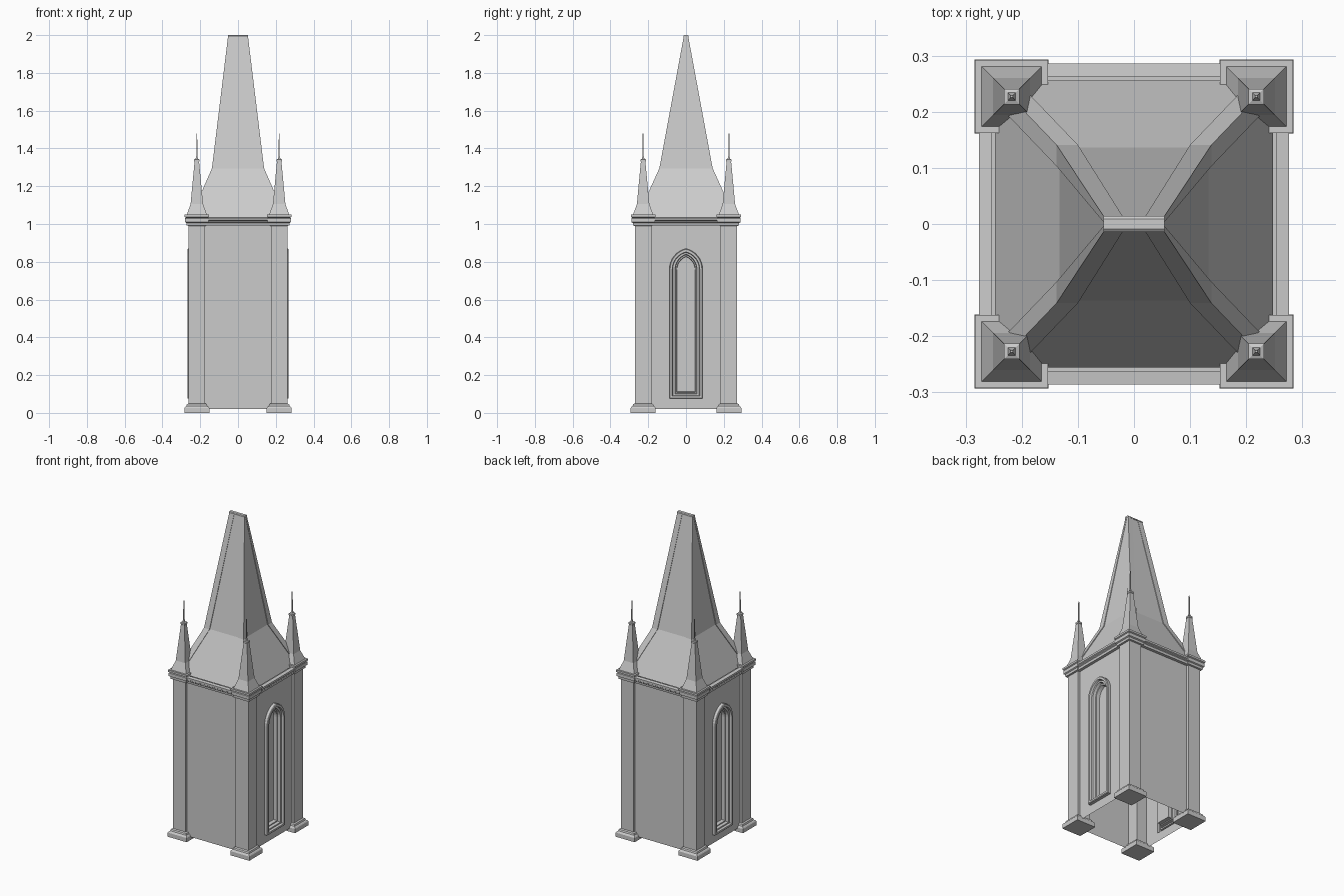
import bpy, math

if "Cube" in bpy.data.objects:
    bpy.data.objects.remove(bpy.data.objects["Cube"])

def loft(name, rings, bottom=False, top=False):
    """Skin a stack of equal-length rings into one mesh object."""
    n = len(rings[0])
    verts = [p for r in rings for p in r]
    faces = []
    for k in range(len(rings) - 1):
        a, b = k * n, (k + 1) * n
        for i in range(n):
            j = (i + 1) % n
            faces.append((a + i, a + j, b + j, b + i))
    if bottom:
        faces.append(tuple(reversed(range(n))))
    if top:
        faces.append(tuple(range(len(verts) - n, len(verts))))
    me = bpy.data.meshes.new(name)
    me.from_pydata(verts, [], faces)
    ob = bpy.data.objects.new(name, me)
    bpy.context.collection.objects.link(ob)
    return ob

def rect(hx, hy, z, cx=0, cy=0):
    return [(cx + sx * hx, cy + sy * hy, z)
            for sx, sy in ((-1, -1), (1, -1), (1, 1), (-1, 1))]

def stack(name, profile, cx=0, cy=0):
    """Closed square tower from (half width, z) pairs."""
    return loft(name, [rect(h, h, z, cx, cy) for h, z in profile], True, True)

def arch(w, bottom, apex, x, spring=0.76, seg=8):
    """Pointed arch outline in the plane at x."""
    h = apex - spring
    R = (w * w + h * h) / (2 * w)
    end = math.asin(min(1, h / R))
    if R < w:
        end = math.pi - end
    right = [(w - R + R * math.cos(end * i / seg), spring + R * math.sin(end * i / seg))
             for i in range(seg)]
    pts = [(-w, bottom), (w, bottom)] + right + [(0, apex)]
    pts += [(-u, v) for u, v in reversed(right)]
    return [(x, u, v) for u, v in pts]

WX, WY, Z0, Z1 = 0.246, 0.256, 0.02, 1.0

# plain front and back walls
for s, label in ((-1, "front"), (1, "back")):
    me = bpy.data.meshes.new(label + "_wall")
    me.from_pydata([(s * -WX, s * WY, Z0), (s * -WX, s * WY, Z1),
                    (s * WX, s * WY, Z1), (s * WX, s * WY, Z0)], [], [(0, 1, 2, 3)])
    bpy.context.collection.objects.link(bpy.data.objects.new(label + "_wall", me))

# side walls with an arched opening, and the stepped recessed window in each
for s, label in ((1, "right"), (-1, "left")):
    hole = arch(0.088, 0.075, 0.87, WX)
    n = len(hole)
    half = n // 2 + 1                      # index of the apex
    corners = [(WX, -WY, Z0), (WX, WY, Z0), (WX, WY, Z1), (WX, -WY, Z1),
               (WX, 0, Z1), (WX, 0, Z0), (WX, 0, 0.075)]
    apex = max(range(n), key=lambda i: hole[i][2])
    me = bpy.data.meshes.new(label + "_wall")
    c = n
    faces = [(c + 5, c + 1, 1, c + 6), (c, c + 5, c + 6, 0),
             (c + 1, c + 2, 2, 1), (c + 3, c, 0, n - 1)]
    faces += [(c + 2, i + 1, i) for i in range(2, apex)]
    faces += [(c + 3, i + 1, i) for i in range(apex, n - 1)]
    faces += [(c + 2, c + 4, apex), (c + 4, c + 3, apex)]
    me.from_pydata([(s * x, s * y, z) for x, y, z in hole + corners], [], faces)
    bpy.context.collection.objects.link(bpy.data.objects.new(label + "_wall", me))

    steps = [(0.088, 0.075, 0.870, WX), (0.088, 0.075, 0.870, 0.264),
             (0.084, 0.079, 0.866, 0.268), (0.073, 0.090, 0.852, 0.268),
             (0.070, 0.093, 0.849, 0.255), (0.058, 0.101, 0.840, 0.255),
             (0.055, 0.104, 0.836, 0.238), (0.049, 0.110, 0.828, 0.238),
             (0.047, 0.112, 0.826, 0.215)]
    rings = [[(s * x, s * y, z) for x, y, z in arch(*st)] for st in steps]
    loft(label + "_window", rings, top=True)

# cornice band around the top of the walls
cornice = [(0.0, 0.992), (0.018, 0.992), (0.020, 1.006), (0.024, 1.010),
           (0.024, 1.016), (0.030, 1.020), (0.030, 1.032), (0.007, 1.034)]
loft("cornice", [rect(WX + d, WY + d, z) for d, z in cornice])

# corner pillars with foot, capital and pinnacle
for sx in (-1, 1):
    for sy in (-1, 1):
        c = (sx * 0.218, sy * 0.227)
        stack("pillar", [(0.044, 0.04), (0.044, 1.0)], *c)
        stack("pillar_foot", [(0.066, 0), (0.066, 0.026), (0.062, 0.032),
                              (0.056, 0.036), (0.053, 0.046), (0.044, 0.050)], *c)
        stack("pillar_capital", [(0.044, 0.990), (0.054, 0.992), (0.055, 1.006),
                                 (0.062, 1.010), (0.062, 1.030), (0.058, 1.033),
                                 (0.065, 1.037), (0.065, 1.049)], *c)
        stack("pinnacle", [(0.055, 1.045), (0.033, 1.105), (0.012, 1.33),
                           (0.014, 1.332), (0.014, 1.342), (0.007, 1.345),
                           (0.003, 1.36), (0.002, 1.478)], *c)

# flared hipped roof with raised strips along the hips
def roof_ring(hx, hy, z, wx, wy, d):
    ring = []
    q = [(hx - d, hy - wy), (hx, hy - wy), (hx, hy), (hx - wx, hy), (hx - wx, hy - d)]
    for sx, sy in ((-1, -1), (1, -1), (1, 1), (-1, 1)):
        pts = q if sx * sy > 0 else q[::-1]
        ring += [(sx * x, sy * y, z) for x, y in pts]
    return ring

loft("roof", [roof_ring(0.253, 0.261, 1.032, 0.038, 0.038, 0.005),
              roof_ring(0.138, 0.141, 1.295, 0.038, 0.038, 0.005),
              roof_ring(0.053, 0.012, 1.992, 0.034, 0.010, 0.002)])
loft("roof_ridge", [rect(0.054, 0.014, 1.990), rect(0.054, 0.014, 1.996),
                    rect(0.054, 0.009, 2.0)], True, True)
